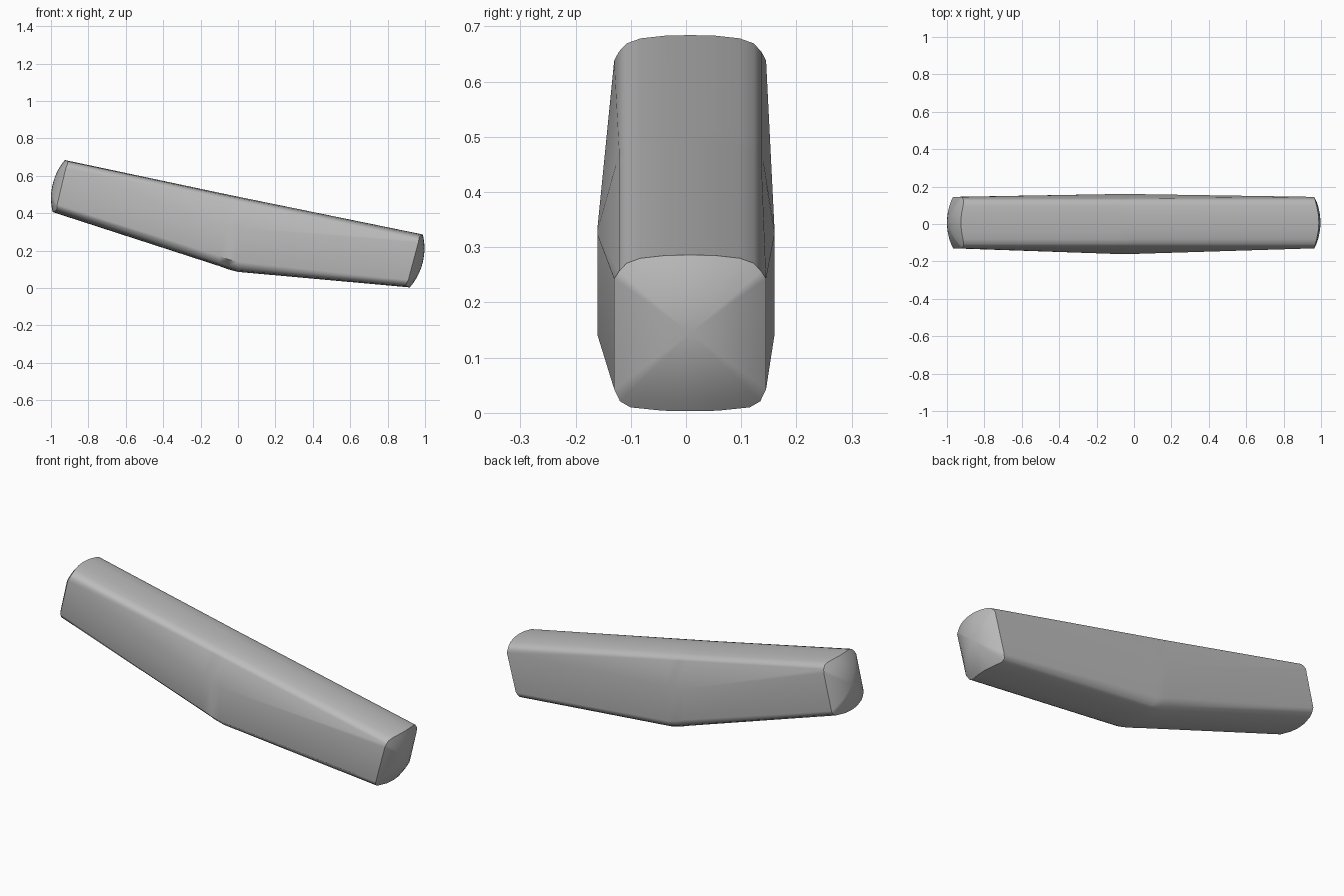
import bpy, bmesh, math

cube = bpy.data.objects.get("Cube")
if cube:
    bpy.data.objects.remove(cube)

# Rounded crown and underside: (half width, distance in from the surface)
CROWN = [(0.045, 0.001), (0.09, 0.006), (0.115, 0.015), (0.129, 0.03)]
BELLY = [(0.127, 0.018), (0.108, 0.007), (0.05, 0.001)]
SHIFT = 0.0075      # the crown and ends sit slightly towards the back
RADIUS = 0.318      # spherical end faces


def section(top, bottom, upper, lower, half, shift):
    """Closed (y, z) outline: crown, flat side, underside, then the other side."""
    side = [(SHIFT + y, top - d) for y, d in CROWN]
    side += [(shift + half, upper), (shift + half, lower)]
    side += [(SHIFT + y, bottom + d) for y, d in BELLY]
    other = [(SHIFT - (y - SHIFT), z) for y, z in side]
    if shift == 0:
        other = [(-half if i in (4, 5) else y, z) for i, (y, z) in enumerate(other)]
    return [(SHIFT, top)] + side + [(SHIFT, bottom)] + other[::-1]


def dome_x(sign, centre_x, centre_z, y, z):
    r2 = RADIUS ** 2 - (y - SHIFT) ** 2 - (z - centre_z) ** 2
    return centre_x + sign * math.sqrt(r2)


def add_ring(bm, points):
    return [bm.verts.new(p) for p in points]


def bridge(bm, a, b):
    n = len(a)
    for i in range(n):
        j = (i + 1) % n
        bm.faces.new((a[i], a[j], b[j], b[i]))


def cap_rings(bm, sign, centre_x, centre_z, outline):
    """Concentric rings on the domed end, from the rim to the middle."""
    zs = [z for _, z in outline]
    mid = (min(zs) + max(zs)) / 2
    rings = []
    for s in (1, 0.85, 0.65, 0.45, 0.25):
        pts = [(SHIFT + (y - SHIFT) * s, mid + (z - mid) * s) for y, z in outline]
        rings.append(add_ring(bm, [(dome_x(sign, centre_x, centre_z, y, z), y, z)
                                   for y, z in pts]))
    tip = bm.verts.new((dome_x(sign, centre_x, centre_z, SHIFT, mid), SHIFT, mid))
    for a, b in zip(rings, rings[1:]):
        bridge(bm, a, b)
    last = rings[-1]
    for i, v in enumerate(last):
        bm.faces.new((v, last[(i + 1) % len(last)], tip))
    return rings[0]


bm = bmesh.new()

# Domed ends
high_end = cap_rings(bm, -1, -0.682, 0.48,
                     section(0.684, 0.406, 0.638, 0.446, 0.1375, SHIFT))
low_end = cap_rings(bm, 1, 0.679, 0.212,
                    section(0.286, 0.003, 0.243, 0.043, 0.1375, SHIFT))

# Wider faceted waist
rings = [high_end]
for x, bottom, upper, lower in ((-0.1, 0.117, 0.338, 0.172),
                                (-0.05, 0.099, 0.331, 0.152),
                                (0.0, 0.086, 0.322, 0.14)):
    outline = section(0.488 - 0.208 * x, bottom, upper, lower, 0.16, 0)
    rings.append(add_ring(bm, [(x, y, z) for y, z in outline]))
rings.append(low_end)
for a, b in zip(rings, rings[1:]):
    bridge(bm, a, b)

bmesh.ops.recalc_face_normals(bm, faces=bm.faces)
mesh = bpy.data.meshes.new("head_block")
bm.to_mesh(mesh)
bm.free()

# Single grey material
grey = bpy.data.materials.new("mid_grey")
grey.use_nodes = True
colour = (0.5, 0.5, 0.5, 1)
grey.diffuse_color = colour
grey.node_tree.nodes["Principled BSDF"].inputs["Base Color"].default_value = colour
mesh.materials.append(grey)

block = bpy.data.objects.new("head_block", mesh)
bpy.context.collection.objects.link(block)
bpy.ops.object.select_all(action='DESELECT')
block.select_set(True)
bpy.context.view_layer.objects.active = block
bpy.ops.object.shade_smooth_by_angle(angle=math.radians(45))

# Keep the broad facets flat while their creases stay soft
weighted = block.modifiers.new("flat_facets", 'WEIGHTED_NORMAL')
weighted.keep_sharp = True
